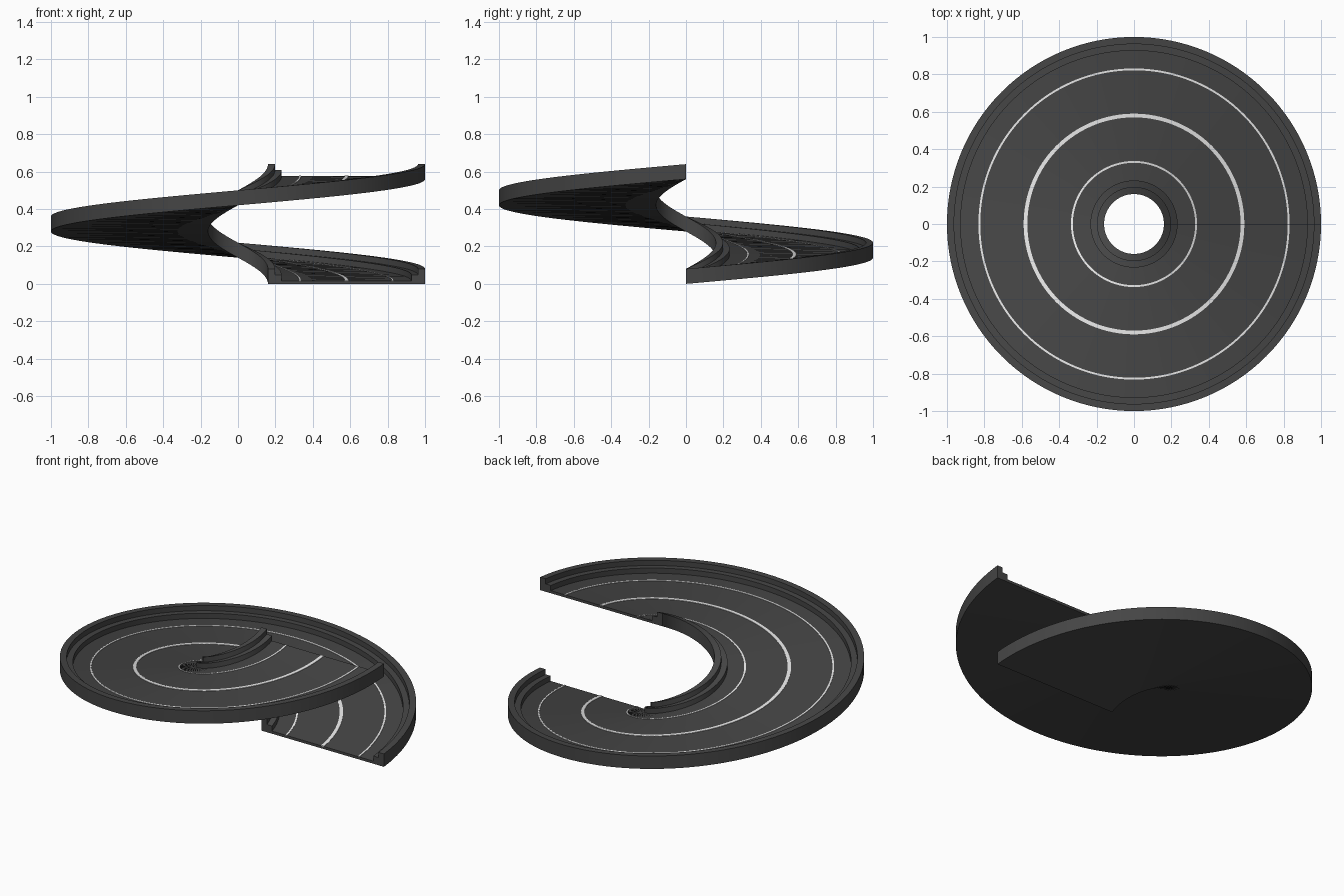
import bpy, bmesh, math

if "Cube" in bpy.data.objects:
    bpy.data.objects.remove(bpy.data.objects["Cube"], do_unlink=True)

SEGMENTS = 128
RISE = 0.56      # climb over one full turn
DECK = 0.016     # slab thickness
STEP = 0.048     # top of the low kerb
WALL = 0.08      # top of the parapet


def material(name, value):
    mat = bpy.data.materials.new(name)
    mat.use_nodes = True
    colour = (value, value, value, 1)
    mat.diffuse_color = colour
    mat.node_tree.nodes["Principled BSDF"].inputs["Base Color"].default_value = colour
    return mat


asphalt = material("dark asphalt", 0.06)
paint = material("white road paint", 0.8)


def sweep(name, profile, mat):
    """Sweep a closed (radius, height) profile once round a rising helix."""
    bm = bmesh.new()
    rings = []
    for i in range(SEGMENTS + 1):
        t = i / SEGMENTS
        a = math.tau * t
        rings.append([bm.verts.new((r * math.cos(a), r * math.sin(a), z + RISE * t))
                      for r, z in profile])
    n = len(profile)
    for a, b in zip(rings, rings[1:]):
        for j in range(n):
            k = (j + 1) % n
            bm.faces.new((a[j], a[k], b[k], b[j]))
    bm.faces.new(rings[0])
    bm.faces.new(rings[-1])
    bmesh.ops.recalc_face_normals(bm, faces=bm.faces)
    mesh = bpy.data.meshes.new(name)
    bm.to_mesh(mesh)
    bm.free()
    mesh.materials.append(mat)
    obj = bpy.data.objects.new(name, mesh)
    bpy.context.collection.objects.link(obj)
    bpy.ops.object.select_all(action="DESELECT")
    obj.select_set(True)
    bpy.context.view_layer.objects.active = obj
    bpy.ops.object.shade_smooth_by_angle(angle=math.radians(30))
    return obj


# Ramp slab with a stepped kerb and parapet along both edges
sweep("spiral_ramp", [
    (0.16, 0), (1, 0), (1, WALL), (0.962, WALL), (0.962, STEP), (0.927, STEP),
    (0.927, DECK), (0.233, DECK), (0.233, STEP), (0.198, STEP),
    (0.198, WALL), (0.16, WALL)], asphalt)

# Painted lane lines lying on the deck
for name, radius, width in (("inner_edge_line", 0.332, 0.01),
                            ("centre_line", 0.58, 0.02),
                            ("outer_edge_line", 0.827, 0.01)):
    r0, r1 = radius - width / 2, radius + width / 2
    sweep(name, [(r0, DECK - 0.002), (r1, DECK - 0.002),
                 (r1, DECK + 0.003), (r0, DECK + 0.003)], paint)
